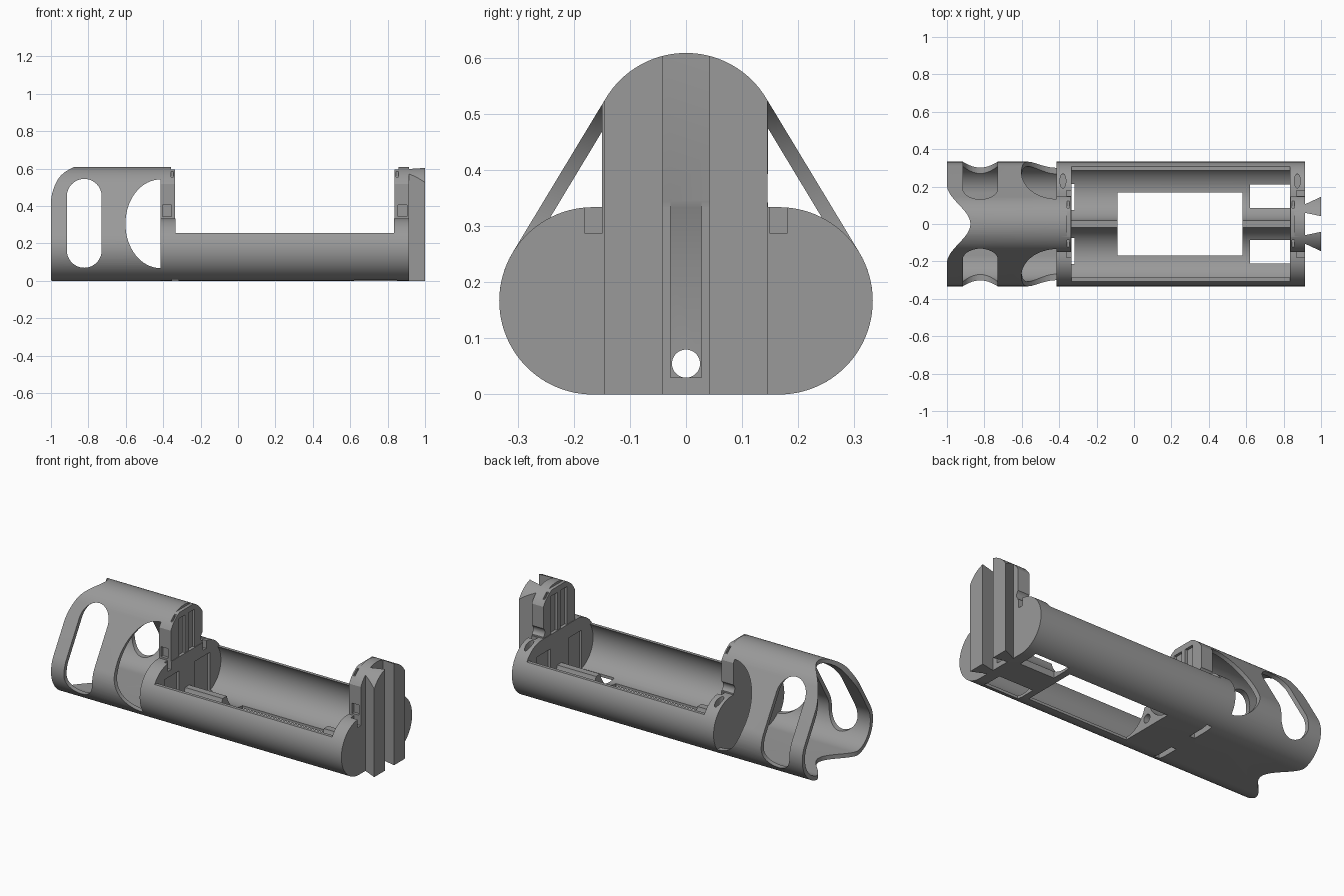
import bpy, bmesh, math
from math import sin, cos, pi, radians

if "Cube" in bpy.data.objects:
    bpy.data.objects.remove(bpy.data.objects["Cube"])

R, CY, CZ, TOP = 0.167, 0.166, 0.167, 0.442
grey = bpy.data.materials.new("mid_grey")
grey.diffuse_color = (0.32, 0.32, 0.32, 1)
grey.use_nodes = True
grey.node_tree.nodes["Principled BSDF"].inputs["Base Color"].default_value = grey.diffuse_color


def prism(name, pts, a, b, axis):
    """Extrude a 2D outline from a to b along one axis."""
    put = {'x': lambda u, v, t: (t, u, v),
           'y': lambda u, v, t: (u, t, v),
           'z': lambda u, v, t: (u, v, t)}[axis]
    bm = bmesh.new()
    lo = [bm.verts.new(put(u, v, a)) for u, v in pts]
    hi = [bm.verts.new(put(u, v, b)) for u, v in pts]
    bm.faces.new(lo)
    bm.faces.new(hi)
    n = len(pts)
    for i in range(n):
        j = (i + 1) % n
        bm.faces.new((lo[i], lo[j], hi[j], hi[i]))
    bmesh.ops.recalc_face_normals(bm, faces=bm.faces)
    me = bpy.data.meshes.new(name)
    bm.to_mesh(me)
    bm.free()
    me.materials.append(grey)
    ob = bpy.data.objects.new(name, me)
    bpy.context.collection.objects.link(ob)
    return ob


def box(x0, x1, y0, y1, z0, z1, name="cutter"):
    return prism(name, [(x0, y0), (x1, y0), (x1, y1), (x0, y1)], z0, z1, 'z')


def arc(u, v, ru, rv, a0, a1, n=32):
    return [(u + ru * cos(radians(a0 + (a1 - a0) * i / n)),
             v + rv * sin(radians(a0 + (a1 - a0) * i / n))) for i in range(n + 1)]


def rod(y, z, r, x0, x1):
    return prism("cutter", arc(y, z, r, r, 0, 360, 64)[:-1], x0, x1, 'x')


def hull(r):
    """Rounded triangle around three cells."""
    t = math.degrees(math.atan2(CY, TOP - CZ))
    return (arc(CY, CZ, r, r, -90, t) + arc(0, TOP, r, r, t, 180 - t)
            + arc(-CY, CZ, r, r, 180 - t, 270))


def combine(ob, tools, op='DIFFERENCE'):
    """Apply booleans one by one and drop the cutters."""
    for tool in tools:
        m = ob.modifiers.new("cut", 'BOOLEAN')
        m.operation, m.object, m.solver = op, tool, 'EXACT'
        bpy.context.view_layer.update()
        dg = bpy.context.evaluated_depsgraph_get()
        me = bpy.data.meshes.new_from_object(ob.evaluated_get(dg))
        ob.modifiers.clear()
        ob.data = me
        bpy.data.objects.remove(tool)


# Hollow nose shell with wavy mouth, side slots and half-oval windows
shell = prism("nose_shell", hull(R), -1, -0.415, 'x')
wave = [(-1 + 0.125 * cos(pi * y / 0.42) ** 2, y)
        for y in [-0.21 + 0.42 * i / 40 for i in range(41)]]
mouth = [(-1.1, -0.21)] + wave + [(-1.1, 0.21)]
slot = arc(-0.822, 0.452, 0.093, 0.093, 0, 180) + arc(-0.822, 0.163, 0.093, 0.093, 180, 360)
oval = arc(-0.415, 0.305, 0.187, 0.237, 90, 270) + [(-0.38, 0.068), (-0.38, 0.542)]
combine(shell, [prism("cutter", hull(R - 0.025), -1.1, -0.38, 'x'),
                prism("cutter", mouth, -0.1, 0.8, 'z'),
                prism("cutter", slot, -0.5, 0.5, 'y'),
                prism("cutter", oval, -0.5, 0.5, 'y')])

# Lower double cradle with end plates
cradle = prism("cell_cradle", arc(CY, CZ, R, R, -90, 90, 48) + arc(-CY, CZ, R, R, 90, 270, 48),
               -0.415, 0.915, 'x')
cuts = [box(-0.335, 0.835, -0.5, 0.5, 0.257, 0.5),
        box(-0.335, 0.835, -0.16, 0.16, 0.13, 0.4)]
cuts += [rod(s * CY, CZ, 0.151, -0.335, 0.835) for s in (-1, 1)]
cuts += [box(-0.088, 0.58, -0.168, 0.168, -0.1, 0.2),
         rod(0, 0.055, 0.025, -0.6, 1.1)]
for s in (-1, 1):
    def span(x0, x1, a, b, z0, z1):
        return box(x0, x1, min(s * a, s * b), max(s * a, s * b), z0, z1)
    cuts += [span(0.62, 0.83, 0.085, 0.21, -0.1, 0.1),        # floor windows
             span(-0.352, -0.318, 0.075, 0.215, -0.1, 0.25),  # contact slots
             span(0.828, 0.85, 0.085, 0.21, -0.1, 0.25),
             span(0.87, 0.95, 0.15, 0.18, 0.287, 0.4),        # corner steps
             span(-0.36, -0.32, 0.15, 0.18, 0.287, 0.4)]
# wire holes in the plate tops
cuts += [prism("cutter", arc(x, 0.23, 0.016, 0.038, 0, 360, 24)[:-1], 0.27, 0.4, 'z')
         for x in (-0.38, 0.873)]


def wire_groove():
    return prism("cutter", [(0.95, 0.03), (0.88, 0.03), (0.88, 0.23), (0.915, 0.345), (0.95, 0.345)],
                 -0.028, 0.028, 'y')


combine(cradle, cuts + [wire_groove()])

# Upright end towers for the top cell
for name, x0, x1, face, d in (("left_tower", -0.415, -0.338, -0.338, -1),
                              ("right_tower", 0.838, 0.915, 0.838, 1)):
    tower = prism(name, hull(R), x0, x1, 'x')
    combine(tower, [box(x0 - 0.1, x1 + 0.1, -0.15, 0.146, 0.333, 0.8)], 'INTERSECT')

    def near(a, b, y0, y1, z0, z1):
        xs = sorted((face + d * a, face + d * b))
        return box(xs[0], xs[1], y0, y1, z0, z1)
    tcuts = [near(-0.05, 0.015, y, y + 0.06, 0.31, 0.56) for y in (-0.075, 0.015)]
    tcuts += [near(0.008, 0.02, -0.3, -0.085, 0.555, 0.598),
              near(0.008, 0.02, 0.085, 0.3, 0.555, 0.598),
              near(-0.05, 0.02, -0.3, 0.3, 0.595, 0.7),
              near(0.018, 0.065, -0.2, -0.132, 0.345, 0.405),
              rod(0.165, 0.368, 0.032, x0 - 0.05, x1 + 0.05)]
    if d > 0:
        tcuts.append(wire_groove())
    combine(tower, tcuts)

# Flared mounting rails on the right end
for s, name in ((-1, "front_rail"), (1, "back_rail")):
    rail = prism(name, [(0.913, s * 0.06), (0.913, s * 0.105), (1, s * 0.145), (1, s * 0.042)],
                 -0.1, 0.8, 'z')
    combine(rail, [prism("cutter", hull(R), 0.8, 1.1, 'x')], 'INTERSECT')

# Smooth curves, crisp edges
for ob in bpy.context.scene.objects:
    ob.select_set(True)
    bpy.context.view_layer.objects.active = ob
bpy.ops.object.shade_smooth_by_angle(angle=radians(25))
